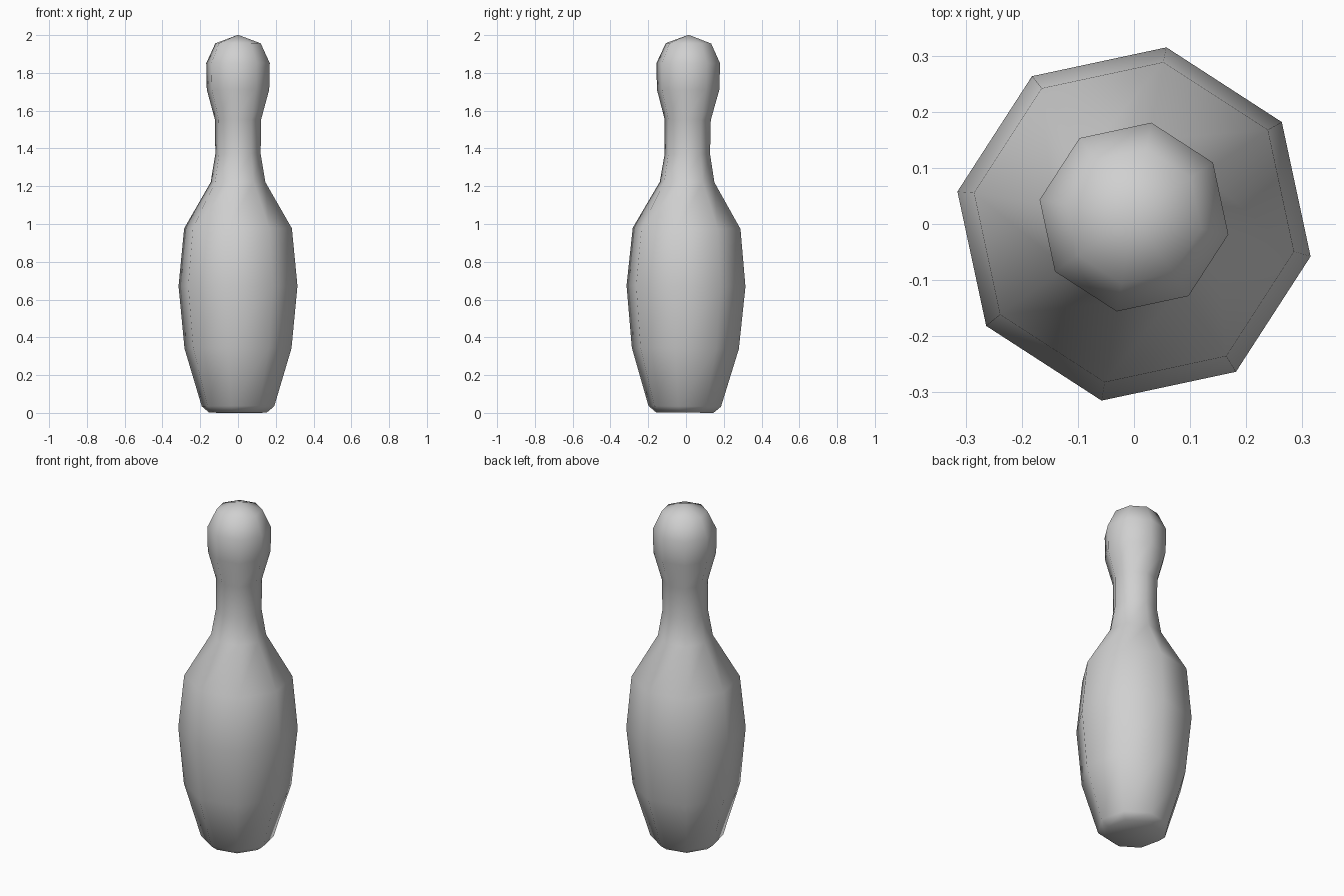
import bpy, bmesh, math
from mathutils import Matrix, Vector

cube = bpy.data.objects.get("Cube")
if cube:
    bpy.data.objects.remove(cube, do_unlink=True)

SIDES = 8
START = math.radians(-10.4)   # direction of the first edge line
LEAN = math.radians(0.6)      # slight lean towards the back

# Pin outline from base to crown: (radius, height)
profile = [(0, 0), (0.155, 0), (0.195, 0.033), (0.288, 0.34), (0.32, 0.67),
           (0.29, 0.975), (0.147, 1.22), (0.122, 1.37), (0.124, 1.55),
           (0.168, 1.71), (0.171, 1.85), (0.122, 1.955), (0, 2.0)]

# Lathe the outline into an eight-sided body
bm = bmesh.new()
direction = Vector((math.cos(START), math.sin(START), 0))
verts = [bm.verts.new(direction * r + Vector((0, 0, z))) for r, z in profile]
edges = [bm.edges.new(pair) for pair in zip(verts, verts[1:])]
bmesh.ops.spin(bm, geom=verts + edges, cent=(0, 0, 0), axis=(0, 0, 1),
               angle=math.tau, steps=SIDES, use_duplicate=False)
bmesh.ops.remove_doubles(bm, verts=bm.verts, dist=0.0005)
bmesh.ops.recalc_face_normals(bm, faces=bm.faces)

# Lean about the widest ring, then rest the base on the ground
pivot = Vector((0, 0, 0.67))
bmesh.ops.rotate(bm, verts=bm.verts, cent=pivot,
                 matrix=Matrix.Rotation(-LEAN, 3, 'X'))
low = min(v.co.z for v in bm.verts)
bmesh.ops.translate(bm, verts=bm.verts, vec=(0, 0, -low))
for face in bm.faces:
    face.smooth = True

mesh = bpy.data.meshes.new("pin_body")
bm.to_mesh(mesh)
bm.free()
pin = bpy.data.objects.new("pin_body", mesh)
bpy.context.collection.objects.link(pin)

# Plain light grey finish
grey = bpy.data.materials.new("light_grey")
grey.use_nodes = True
colour = (0.63, 0.63, 0.63, 1)
grey.diffuse_color = colour
grey.node_tree.nodes["Principled BSDF"].inputs["Base Color"].default_value = colour
mesh.materials.append(grey)
